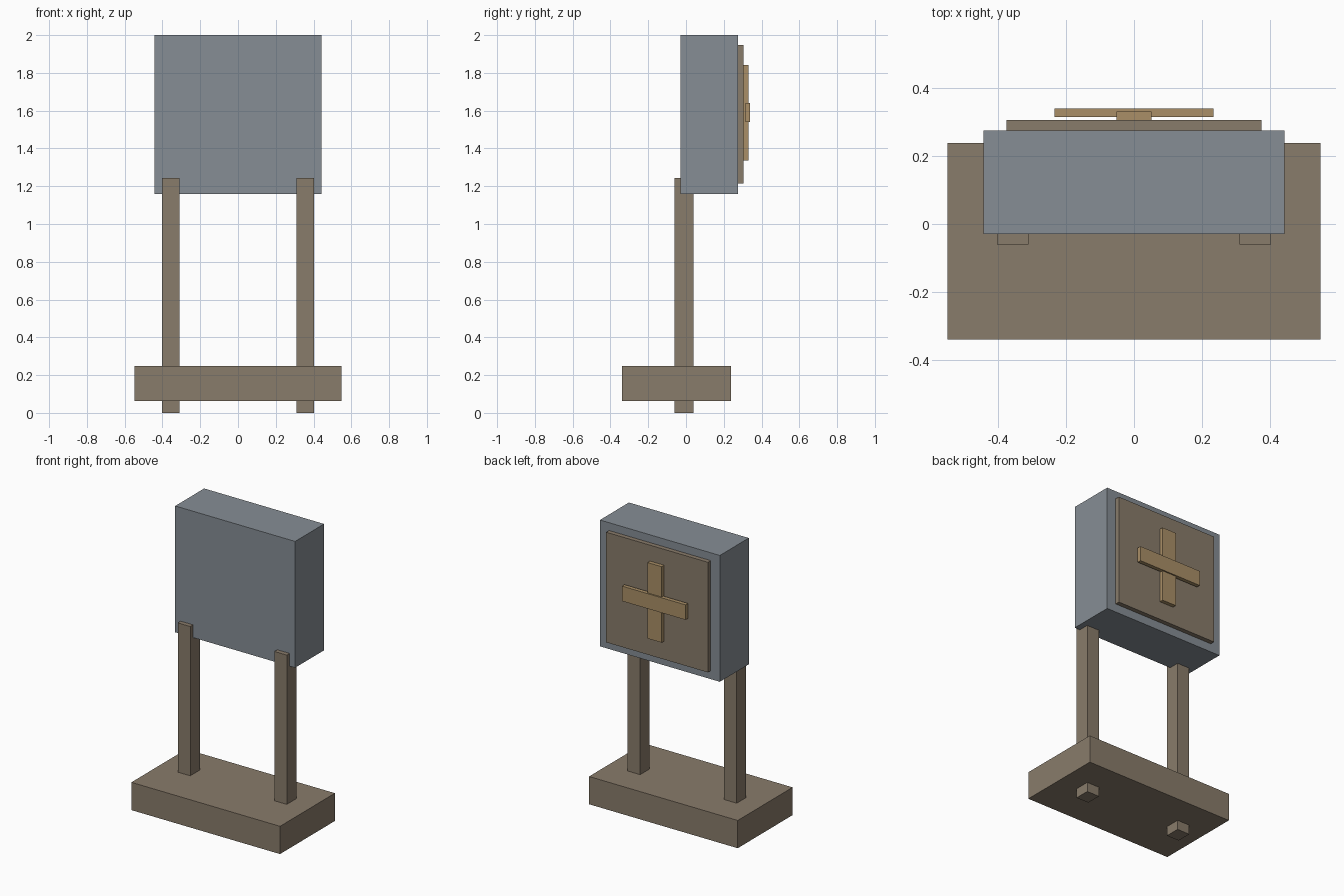
import bpy

if "Cube" in bpy.data.objects:
    bpy.data.objects.remove(bpy.data.objects["Cube"])


def material(name, rgb):
    m = bpy.data.materials.new(name)
    m.diffuse_color = (*rgb, 1.0)
    m.use_nodes = True
    m.node_tree.nodes["Principled BSDF"].inputs["Base Color"].default_value = m.diffuse_color
    return m


brown = material("weathered_brown", (0.25, 0.20, 0.145))
grey = material("slate_grey", (0.24, 0.27, 0.30))
tan = material("light_tan", (0.40, 0.275, 0.135))


def box(name, x, y, z, mat):
    """Box spanning the given (min, max) range on each axis."""
    bpy.ops.mesh.primitive_cube_add(size=1)
    ob = bpy.context.object
    ob.name = name
    ob.location = [(a + b) / 2 for a, b in (x, y, z)]
    ob.scale = [b - a for a, b in (x, y, z)]
    bpy.ops.object.transform_apply(location=True, rotation=False, scale=True)
    ob.data.materials.append(mat)
    return ob


# Base slab
box("base", (-0.548, 0.548), (-0.34, 0.238), (0.063, 0.248), brown)

# Two posts running through the base
for side, cx in (("left", -0.356), ("right", 0.356)):
    box(side + "_post", (cx - 0.046, cx + 0.046), (-0.06, 0.04), (0, 1.243), brown)

# Cabinet carried by the posts
box("cabinet", (-0.442, 0.442), (-0.03, 0.275), (1.158, 2.0), grey)

# Rear panel with crossed bars
box("rear_panel", (-0.375, 0.375), (0.27, 0.305), (1.214, 1.948), brown)
box("upright_bar", (-0.052, 0.052), (0.304, 0.331), (1.336, 1.842), tan)
box("cross_bar", (-0.234, 0.234), (0.314, 0.34), (1.54, 1.64), tan)
